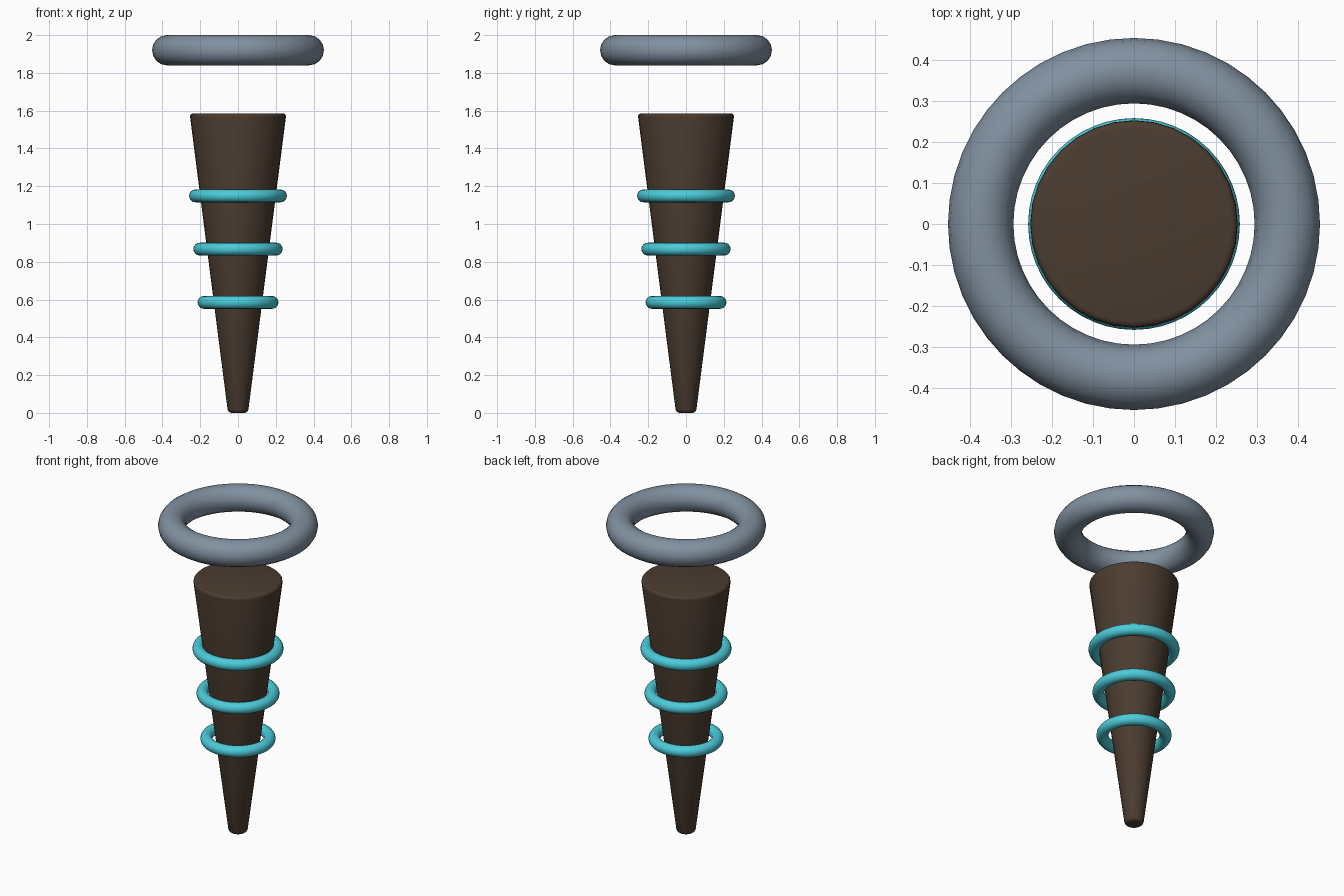
import bpy

if "Cube" in bpy.data.objects:
    bpy.data.objects.remove(bpy.data.objects["Cube"])


def material(name, rgb):
    m = bpy.data.materials.new(name)
    m.diffuse_color = (*rgb, 1)
    m.use_nodes = True
    m.node_tree.nodes["Principled BSDF"].inputs["Base Color"].default_value = m.diffuse_color
    return m


def finish(obj, name, mat):
    obj.name = name
    obj.data.materials.append(mat)
    bpy.ops.object.shade_smooth_by_angle(angle=0.7)


def ring(name, z, major, minor, mat):
    bpy.ops.mesh.primitive_torus_add(location=(0, 0, z), major_radius=major, minor_radius=minor,
                                     major_segments=48, minor_segments=16)
    finish(bpy.context.object, name, mat)


wood = material("dark_brown", (0.07, 0.045, 0.03))
cyan = material("cyan", (0.07, 0.6, 0.7))
steel = material("steel_blue", (0.22, 0.28, 0.35))

# Tapered spike, narrow end down, with softened rims
H = 1.585
bpy.ops.mesh.primitive_cone_add(vertices=32, radius1=0.053, radius2=0.256, depth=H,
                                location=(0, 0, H / 2))
spike = bpy.context.object
bevel = spike.modifiers.new("rim_bevel", 'BEVEL')
bevel.width = 0.018
bevel.segments = 3
bevel.limit_method = 'ANGLE'
bpy.ops.object.modifier_apply(modifier=bevel.name)
finish(spike, "tapered_spike", wood)

# Three glowing bands, growing upward
for i in range(3):
    ring(f"band_{i + 1}", 0.585 + 0.282 * i, 0.18 + 0.0225 * i, 0.034, cyan)

# Large floating ring above the spike
ring("floating_ring", 1.92, 0.375, 0.08, steel)
